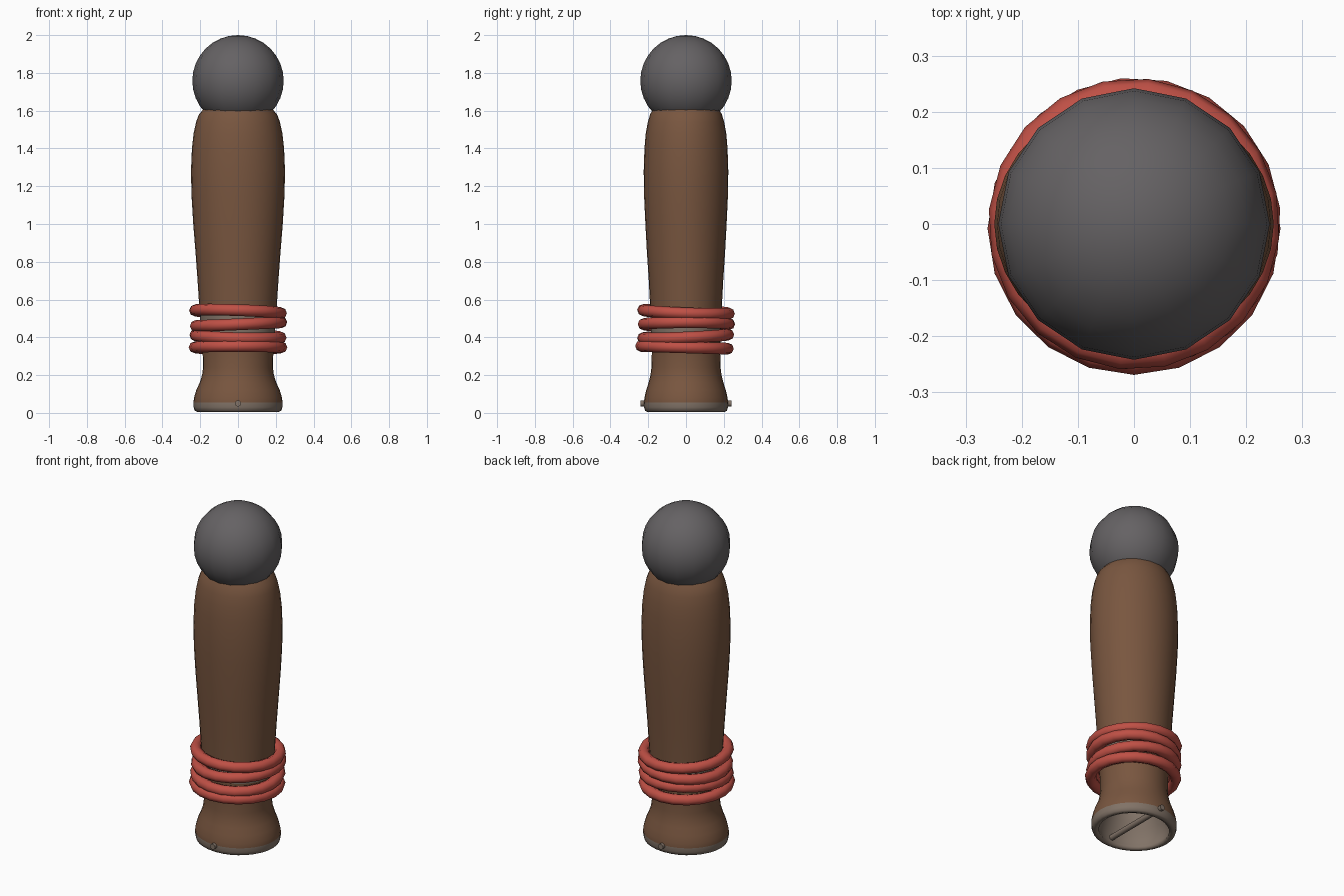
import bpy, bmesh, math
from mathutils import Vector

if "Cube" in bpy.data.objects:
    bpy.data.objects.remove(bpy.data.objects["Cube"])


def material(name, rgb):
    m = bpy.data.materials.new(name)
    m.diffuse_color = (*rgb, 1)
    m.use_nodes = True
    m.node_tree.nodes["Principled BSDF"].inputs["Base Color"].default_value = m.diffuse_color
    return m


wood = material("brown leather", (0.19, 0.093, 0.05))
liner = material("grey brown liner", (0.22, 0.17, 0.135))
grey = material("dark grey", (0.13, 0.122, 0.127))
red = material("red cord", (0.52, 0.08, 0.06))


def finish(obj, name, mat, smooth=True):
    obj.name = name
    obj.data.materials.append(mat)
    for p in obj.data.polygons:
        p.use_smooth = smooth
    return obj


# Hollow grip: oval profile rows (z, half width x, half depth y)
outer = [(0.005, 0.215, 0.205), (0.012, 0.230, 0.217), (0.03, 0.235, 0.222),
         (0.055, 0.236, 0.223), (0.08, 0.233, 0.220), (0.12, 0.221, 0.211),
         (0.16, 0.203, 0.198), (0.20, 0.190, 0.188), (0.24, 0.185, 0.183),
         (0.32, 0.187, 0.181), (0.42, 0.194, 0.184), (0.53, 0.203, 0.188),
         (0.70, 0.214, 0.197), (0.85, 0.225, 0.207), (1.0, 0.237, 0.215),
         (1.15, 0.246, 0.222), (1.28, 0.249, 0.224), (1.40, 0.244, 0.220),
         (1.48, 0.235, 0.213), (1.54, 0.222, 0.202), (1.58, 0.207, 0.190),
         (1.605, 0.185, 0.177)]
inner = [(max(z, 0.012) if z < 0.02 else z, a - 0.035, b - 0.035)
         for z, a, b in outer[1:-1]]
rows = list(reversed(inner)) + outer
N = 32
bm = bmesh.new()
loops = [[bm.verts.new((a * math.cos(2 * math.pi * i / N),
                        b * math.sin(2 * math.pi * i / N), z))
          for i in range(N)] for z, a, b in rows]
for r in range(len(rows) - 1):
    zmid = (rows[r][0] + rows[r + 1][0]) / 2
    is_liner = r < len(inner) or zmid < 0.05 or 0.42 < zmid < 0.53
    for i in range(N):
        j = (i + 1) % N
        f = bm.faces.new((loops[r][i], loops[r][j], loops[r + 1][j], loops[r + 1][i]))
        f.material_index = 1 if is_liner else 0
        f.smooth = True
bm.faces.new(loops[-1])
bmesh.ops.recalc_face_normals(bm, faces=bm.faces[:])
me = bpy.data.meshes.new("grip")
bm.to_mesh(me)
bm.free()
grip = bpy.data.objects.new("grip", me)
bpy.context.collection.objects.link(grip)
me.materials.append(wood)
me.materials.append(liner)

# Ball pommel
bpy.ops.mesh.primitive_uv_sphere_add(segments=16, ring_count=16, radius=0.242,
                                     location=(0, 0, 1.758))
finish(bpy.context.object, "ball_pommel", grey)

# Four cord wraps: (z, rise along x, rise along y, centre x, centre y, radius)
wraps = [(0.535, -0.016, -0.018, 0.0, 0.0, 0.229),
         (0.470, 0.020, 0.002, 0.003, 0.002, 0.228),
         (0.405, -0.012, 0.020, 0.0, -0.002, 0.227),
         (0.347, 0.0, -0.014, 0.0, -0.008, 0.230)]
for k, (z, sx, sy, cx, cy, rad) in enumerate(wraps):
    bpy.ops.mesh.primitive_torus_add(major_segments=20, minor_segments=8,
                                     major_radius=rad, minor_radius=0.031,
                                     location=(cx, cy, z))
    ring = finish(bpy.context.object, f"cord_wrap_{k + 1}", red)
    normal = Vector((-sx / 0.46, -sy / 0.46, 1))
    ring.rotation_euler = normal.to_track_quat('Z', 'Y').to_euler()

# Cross pin through the open end
bpy.ops.mesh.primitive_cylinder_add(vertices=16, radius=0.016, depth=0.48,
                                    location=(0, 0, 0.05),
                                    rotation=(math.pi / 2, 0, 0))
pin = finish(bpy.context.object, "cross_pin", liner)
bpy.ops.object.shade_smooth_by_angle()
